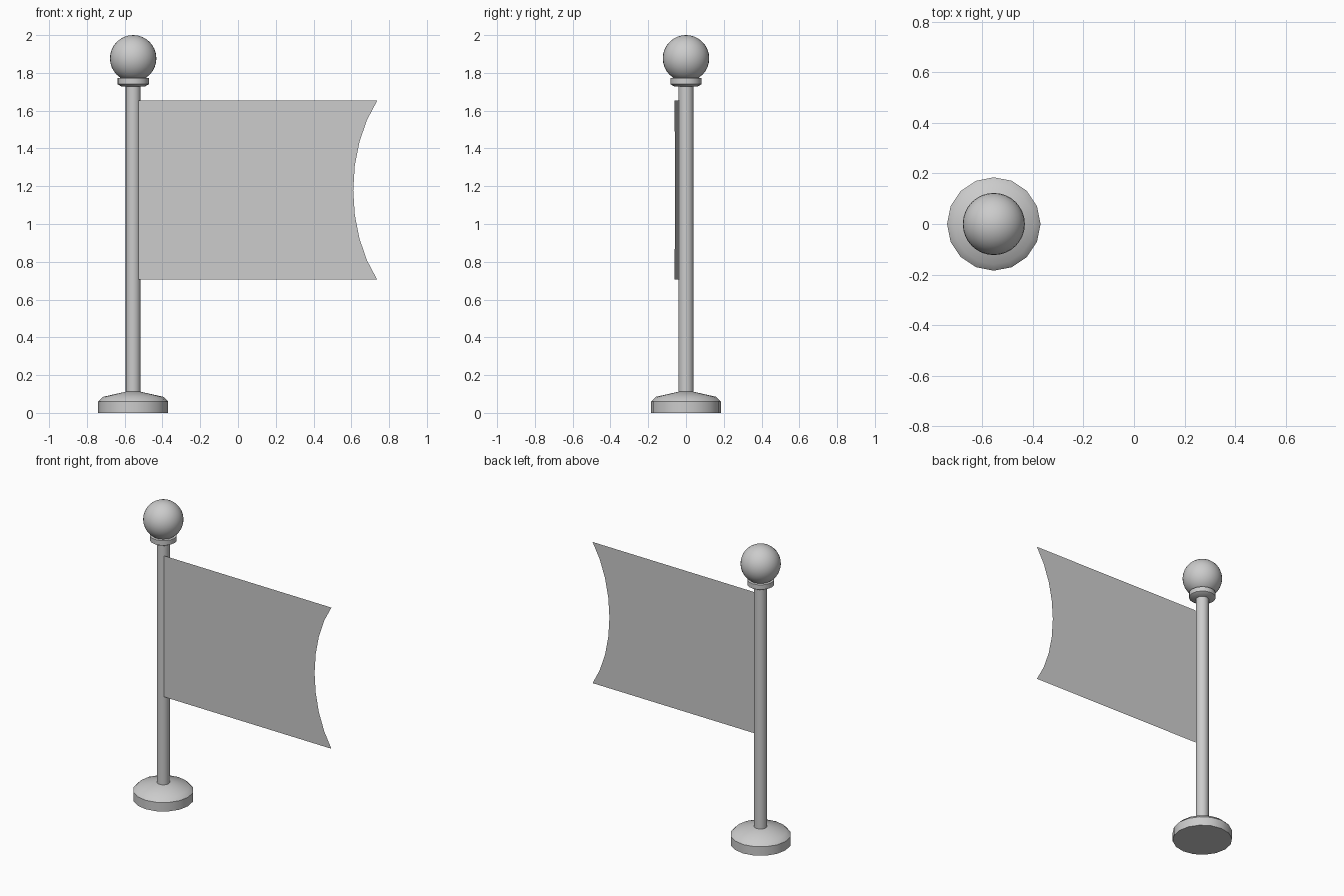
import bpy, bmesh, math

cube = bpy.data.objects.get("Cube")
if cube:
    bpy.data.objects.remove(cube, do_unlink=True)

POLE_X = -0.555

grey = bpy.data.materials.new("light_grey")
grey.use_nodes = True
grey.diffuse_color = (0.6, 0.6, 0.6, 1)
grey.node_tree.nodes["Principled BSDF"].inputs["Base Color"].default_value = (0.6, 0.6, 0.6, 1)


def finish(obj, angle=35):
    obj.data.materials.append(grey)
    bpy.ops.object.select_all(action="DESELECT")
    obj.select_set(True)
    bpy.context.view_layer.objects.active = obj
    bpy.ops.object.shade_smooth_by_angle(angle=math.radians(angle))


def add_mesh(name, bm):
    mesh = bpy.data.meshes.new(name)
    bm.to_mesh(mesh)
    bm.free()
    obj = bpy.data.objects.new(name, mesh)
    bpy.context.collection.objects.link(obj)
    return obj


def turned(name, profile, sides=16):
    """Stack rings of (radius, height) around the pole axis and cap both ends."""
    bm = bmesh.new()
    rings = []
    for r, z in profile:
        rings.append([bm.verts.new((r * math.cos(a), r * math.sin(a), z))
                      for a in (math.tau * i / sides for i in range(sides))])
    for low, high in zip(rings, rings[1:]):
        for i in range(sides):
            j = (i + 1) % sides
            bm.faces.new((low[i], low[j], high[j], high[i]))
    bm.faces.new(rings[0][::-1])
    bm.faces.new(rings[-1])
    obj = add_mesh(name, bm)
    obj.location.x = POLE_X
    finish(obj)


# Base, pole and collar
turned("base", [(0.185, 0), (0.185, 0.06), (0.16, 0.085), (0.04, 0.112)])
turned("pole", [(0.04, 0.1), (0.04, 1.74)])
turned("collar", [(0.06, 1.727), (0.083, 1.74), (0.083, 1.772), (0.06, 1.776)])

# Ball on top
bpy.ops.mesh.primitive_uv_sphere_add(segments=32, ring_count=16, radius=0.123,
                                     location=(POLE_X, 0, 1.877))
ball = bpy.context.object
ball.name = "ball_finial"
finish(ball, 60)

# Flag: a thin sheet with a curved notch in its free edge
bm = bmesh.new()
LOW, HIGH, STEPS = 0.705, 1.653, 8
outline = [(-0.527, LOW)]
for i in range(STEPS + 1):
    a = math.pi * (0.25 + 0.5 * i / STEPS)
    bulge = (math.sin(a) - math.sqrt(0.5)) / (1 - math.sqrt(0.5))
    height = 0.5 - 0.5 * math.cos(a) / math.cos(math.pi / 4)
    outline.append((0.737 - 0.127 * bulge, LOW + (HIGH - LOW) * height))
outline.append((-0.527, HIGH))
bm.faces.new([bm.verts.new((x, -0.045 - 0.022 * x, z)) for x, z in outline])
finish(add_mesh("flag", bm))
